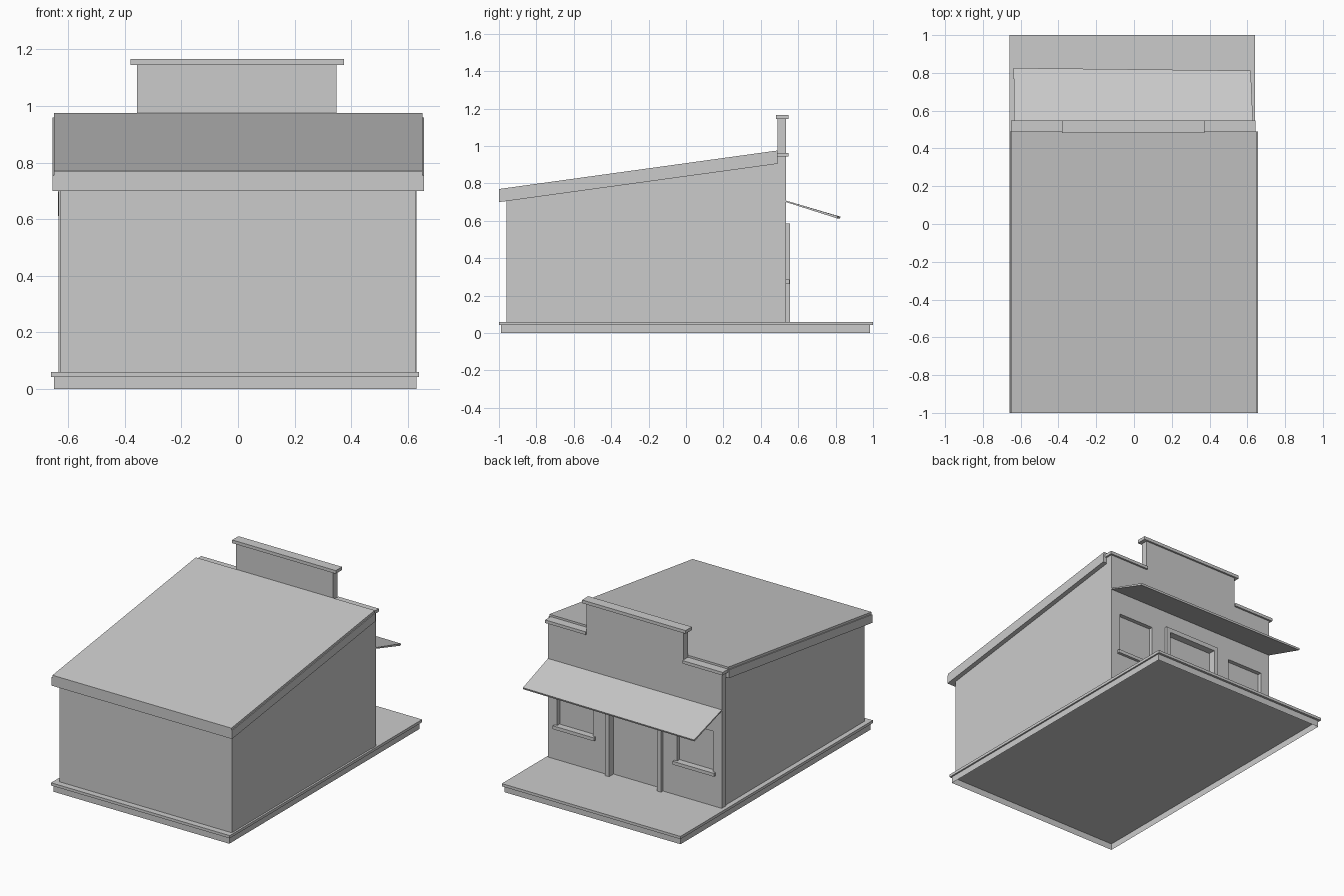
import bpy, bmesh

if "Cube" in bpy.data.objects:
    bpy.data.objects.remove(bpy.data.objects["Cube"])


def finish(name, bm):
    bmesh.ops.recalc_face_normals(bm, faces=bm.faces)
    me = bpy.data.meshes.new(name)
    bm.to_mesh(me)
    bm.free()
    ob = bpy.data.objects.new(name, me)
    bpy.context.collection.objects.link(ob)
    return ob


def prism(name, near, far, caps=True):
    """Solid between two matching outlines."""
    bm = bmesh.new()
    a = [bm.verts.new(p) for p in near]
    b = [bm.verts.new(p) for p in far]
    n = len(a)
    for i in range(n):
        j = (i + 1) % n
        bm.faces.new((a[i], a[j], b[j], b[i]))
    if caps:
        bm.faces.new(a)
        bm.faces.new(b)
    return finish(name, bm)


def box(name, x0, x1, y0, y1, z0, z1, caps=True):
    rect = [(x0, y0), (x1, y0), (x1, y1), (x0, y1)]
    return prism(name, [(x, y, z0) for x, y in rect], [(x, y, z1) for x, y in rect], caps)


def side_profile(name, x0, x1, pts):
    return prism(name, [(x0, y, z) for y, z in pts], [(x1, y, z) for y, z in pts])


# Foundation: open skirt with an overhanging floor slab
box("foundation_skirt", -0.65, 0.63, -0.99, 0.985, 0, 0.042, caps=False)
box("floor_slab", -0.66, 0.64, -1, 1, 0.042, 0.06)

# Main body with sloping top
side_profile("body_walls", -0.627, 0.627,
             [(-0.96, 0.06), (0.5, 0.06), (0.5, 0.92), (-0.96, 0.72)])

# Sloped roof: fascia layer and covering sheet
side_profile("roof_fascia", -0.656, 0.657,
             [(-1, 0.70), (0.49, 0.905), (0.49, 0.96), (-1, 0.755)])
side_profile("roof_sheet", -0.65, 0.652,
             [(-1, 0.755), (0.49, 0.96), (0.49, 0.976), (-1, 0.77)])

# Stepped false-front wall
outline = [(-0.635, 0.06), (0.63, 0.06), (0.63, 0.945), (0.348, 0.945),
           (0.348, 1.145), (-0.357, 1.145), (-0.357, 0.945), (-0.635, 0.945)]
facade = prism("false_front", [(x, 0.49, z) for x, z in outline],
               [(x, 0.535, z) for x, z in outline])

# Recesses for the windows and the door
windows = [(-0.57, -0.31), (0.303, 0.563)]
cuts = [(a, b, 0.28, 0.55) for a, b in windows] + [(-0.178, 0.172, 0.05, 0.555)]
for x0, x1, z0, z1 in cuts:
    cutter = box("recess_cutter", x0, x1, 0.508, 0.6, z0, z1)
    cutter.hide_render = True
    mod = facade.modifiers.new("recess", 'BOOLEAN')
    mod.operation = 'DIFFERENCE'
    mod.solver = 'EXACT'
    mod.object = cutter
    bpy.context.view_layer.objects.active = facade
    bpy.ops.object.modifier_apply(modifier=mod.name)
    bpy.data.objects.remove(cutter)

# Window sills
for i, (x0, x1) in enumerate(windows):
    box(f"window_sill_{i}", x0 - 0.02, x1 + 0.02, 0.51, 0.553, 0.263, 0.285)

# Door frame
frame = [(-0.208, 0.06), (-0.178, 0.06), (-0.178, 0.555), (0.172, 0.555),
         (0.172, 0.06), (0.202, 0.06), (0.202, 0.585), (-0.208, 0.585)]
prism("door_frame", [(x, 0.53, z) for x, z in frame], [(x, 0.555, z) for x, z in frame])

# Coping strips along the stepped top
box("top_coping", -0.38, 0.374, 0.482, 0.547, 1.145, 1.166)
box("side_coping_left", -0.65, -0.357, 0.487, 0.547, 0.943, 0.963)
box("side_coping_right", 0.348, 0.642, 0.487, 0.547, 0.943, 0.963)

# Thin sloping awning, slightly askew
prism("awning",
      [(-0.635, 0.535, 0.708), (0.63, 0.535, 0.708), (0.618, 0.812, 0.625), (-0.637, 0.826, 0.622)],
      [(-0.635, 0.535, 0.700), (0.63, 0.535, 0.700), (0.618, 0.808, 0.613), (-0.637, 0.822, 0.611)])
